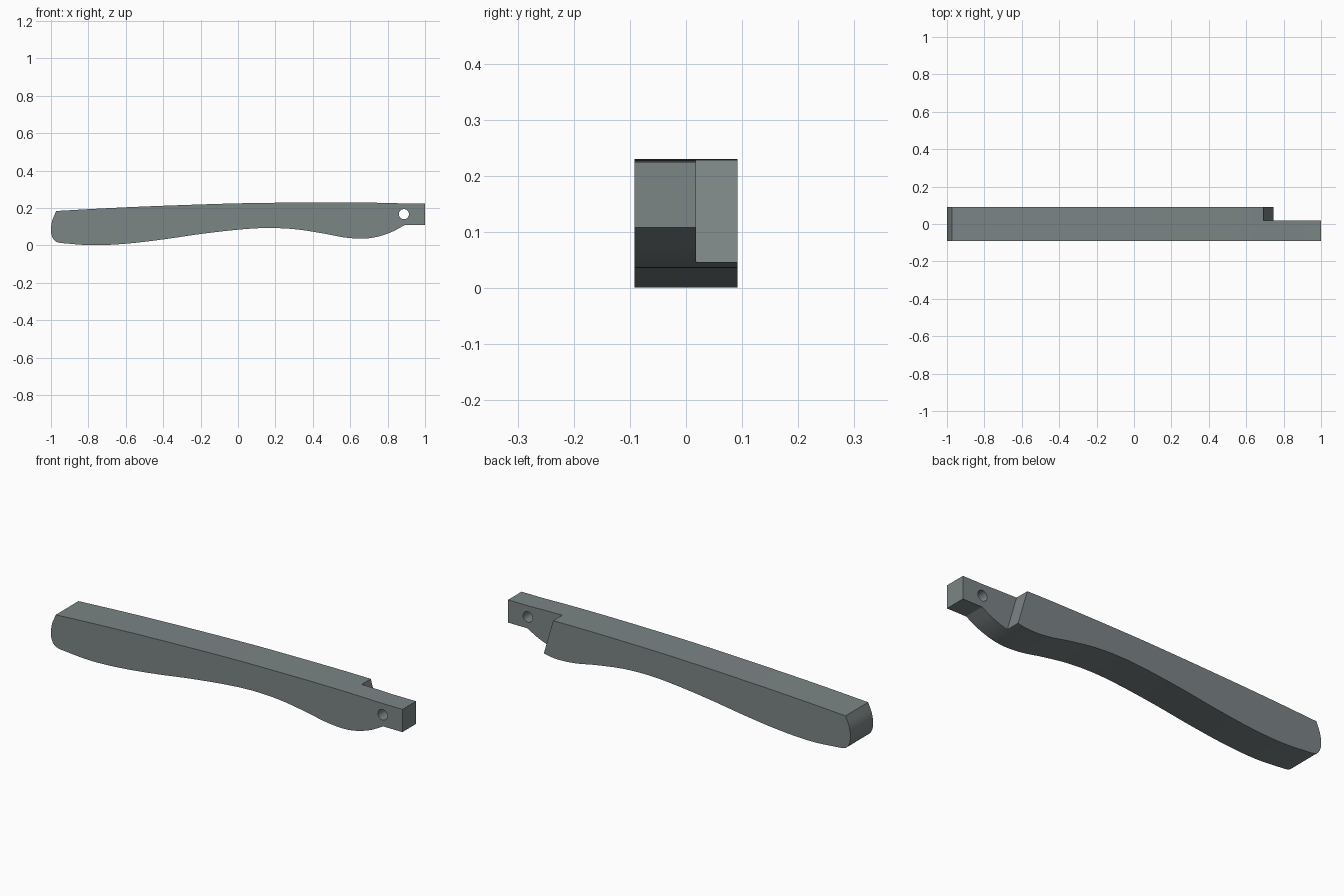
import bpy, bmesh, math
from mathutils import Vector

if "Cube" in bpy.data.objects:
    bpy.data.objects.remove(bpy.data.objects["Cube"])

HALF = 0.092    # half thickness in y
STEP = 0.018    # y where the rebate starts

mat = bpy.data.materials.new("slate grey")
mat.diffuse_color = (0.2, 0.232, 0.235, 1)
mat.use_nodes = True
mat.node_tree.nodes["Principled BSDF"].inputs["Base Color"].default_value = mat.diffuse_color


def smooth_path(points, steps=6):
    """Catmull-Rom curve through the points, last point left out."""
    p = [Vector(q) for q in points]
    p = [2 * p[0] - p[1]] + p + [2 * p[-1] - p[-2]]
    out = []
    for a, b, c, d in zip(p, p[1:], p[2:], p[3:]):
        for i in range(steps):
            t = i / steps
            out.append(0.5 * (2 * b + (c - a) * t + (2 * a - 5 * b + 4 * c - d) * t ** 2
                              + (3 * b - a - 3 * c + d) * t ** 3))
    return out


def extrude_profile(name, outline, y0, y1):
    """Solid from an x-z outline between two y planes."""
    bm = bmesh.new()
    face = bm.faces.new([bm.verts.new((x, y0, z)) for x, z in outline])
    new = bmesh.ops.extrude_face_region(bm, geom=[face])["geom"]
    bmesh.ops.translate(bm, vec=(0, y1 - y0, 0),
                        verts=[v for v in new if isinstance(v, bmesh.types.BMVert)])
    bmesh.ops.recalc_face_normals(bm, faces=bm.faces)
    mesh = bpy.data.meshes.new(name)
    bm.to_mesh(mesh)
    bm.free()
    mesh.materials.append(mat)
    obj = bpy.data.objects.new(name, mesh)
    bpy.context.collection.objects.link(obj)
    return obj


# Handle outline: top edge, tenon end, wavy underside, rounded butt
top = [(-0.972, 0.184), (-0.7, 0.199), (-0.4, 0.212), (0, 0.225),
       (0.3, 0.229), (0.55, 0.23), (0.75, 0.228), (0.87, 0.225)]
under = [(0.89, 0.108), (0.82, 0.071), (0.74, 0.045), (0.66, 0.036), (0.56, 0.044),
         (0.45, 0.065), (0.3, 0.087), (0.15, 0.093), (0, 0.084), (-0.2, 0.061),
         (-0.4, 0.032), (-0.6, 0.009), (-0.78, 0.001), (-0.95, 0.013)]
butt = [(-0.95, 0.013), (-0.976, 0.022), (-0.993, 0.045), (-1, 0.08),
        (-0.994, 0.13), (-0.972, 0.184)]
outline = (smooth_path(top) + [(0.87, 0.225), (1, 0.225), (1, 0.108)]
           + smooth_path(under) + smooth_path(butt))
handle = extrude_profile("handle", outline, -HALF, HALF)

# Cutters: slanted rebate at the back of the tenon, and the pin hole
slope = (0.745 - 0.691) / (0.045 - 0.229)
rebate = [(0.691 + slope * (z - 0.229), z) for z in (0.4, -0.2)] + [(1.2, -0.2), (1.2, 0.4)]
hole = [(0.887 + 0.027 * math.cos(i * math.tau / 32),
         0.167 + 0.027 * math.sin(i * math.tau / 32)) for i in range(32)]
cutters = [extrude_profile("rebate_cutter", rebate, STEP, 0.3),
           extrude_profile("pin_hole_cutter", hole, -0.3, 0.3)]

bpy.context.view_layer.objects.active = handle
handle.select_set(True)
for cutter in cutters:
    cutter.hide_render = True
    mod = handle.modifiers.new("cut", 'BOOLEAN')
    mod.operation, mod.solver, mod.object = 'DIFFERENCE', 'EXACT', cutter
    bpy.ops.object.modifier_apply(modifier=mod.name)
    bpy.data.objects.remove(cutter)

bpy.ops.object.shade_smooth_by_angle(angle=math.radians(25))
